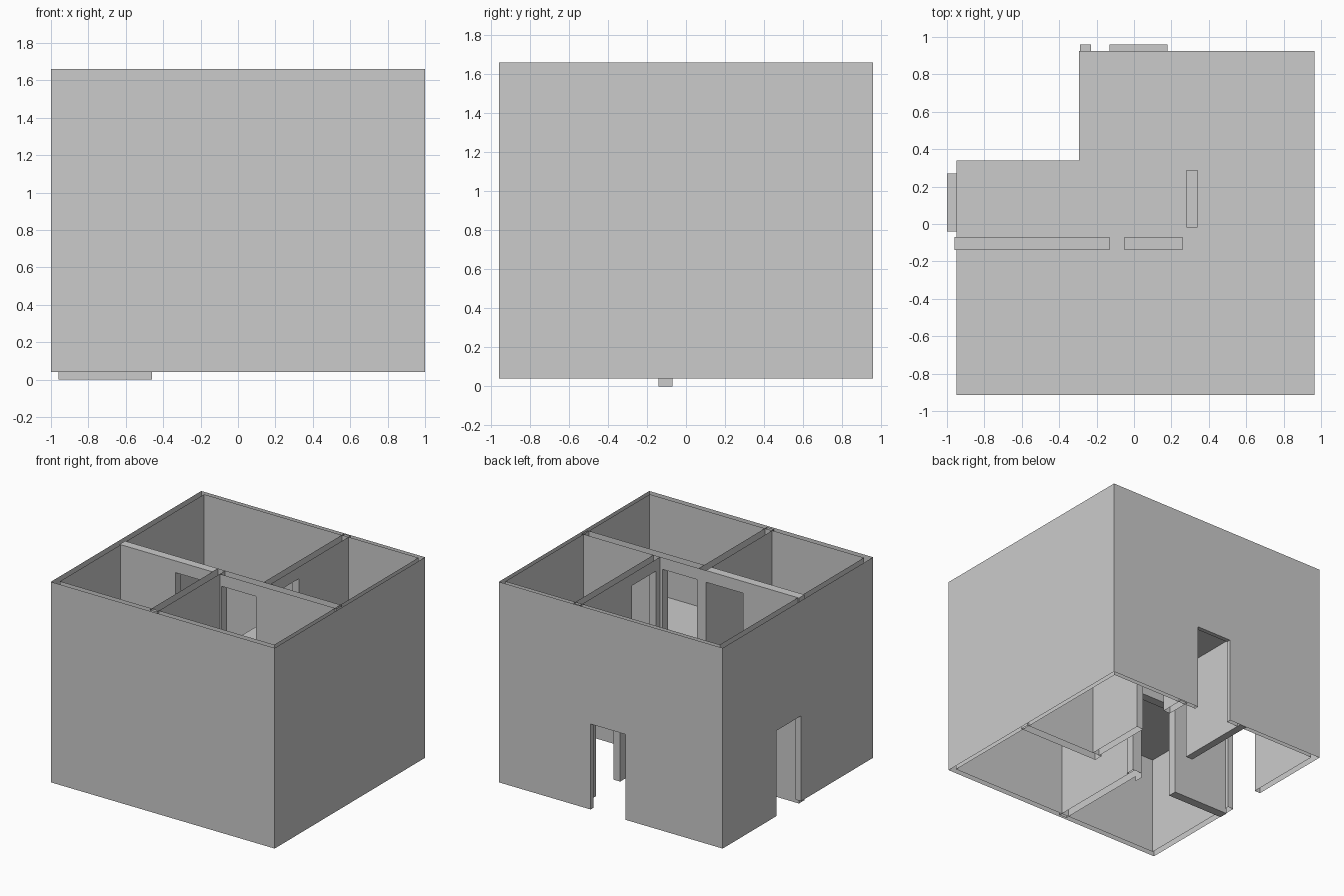
import bpy, bmesh

if "Cube" in bpy.data.objects:
    bpy.data.objects.remove(bpy.data.objects["Cube"])

BASE, SLAB0, SLAB1, TOP = 0.04, 0.83, 0.87, 1.66
LOW = (BASE, 0.73)      # ground storey door, bottom and head height
UP = (SLAB1, 1.565)     # upper storey door


def finish(bm, name):
    bmesh.ops.remove_doubles(bm, verts=bm.verts, dist=1e-5)
    bmesh.ops.recalc_face_normals(bm, faces=bm.faces)
    mesh = bpy.data.meshes.new(name)
    bm.to_mesh(mesh)
    bm.free()
    ob = bpy.data.objects.new(name, mesh)
    bpy.context.collection.objects.link(ob)
    return ob


def quad(bm, pts):
    bm.faces.new([bm.verts.new(p) for p in pts])


def pt(axis, s, c, z):
    # s runs along the wall, c is the offset across it
    return (s, c, z) if axis == 'x' else (c, s, z)


def panel(bm, axis, c, s0, s1, z0, z1, doors=()):
    # vertical sheet split on a grid, leaving door cells open
    ss = sorted({s0, s1, *[v for d in doors for v in d[:2]]})
    zs = sorted({z0, z1, *[v for d in doors for v in d[2:]]})
    for a, b in zip(ss, ss[1:]):
        for lo, hi in zip(zs, zs[1:]):
            m, n = (a + b) / 2, (lo + hi) / 2
            if any(d[0] < m < d[1] and d[2] < n < d[3] for d in doors):
                continue
            quad(bm, [pt(axis, a, c, lo), pt(axis, b, c, lo),
                      pt(axis, b, c, hi), pt(axis, a, c, hi)])


def reveals(bm, axis, c0, c1, doors):
    # jambs and lintel of every door
    for a, b, lo, hi in doors:
        for s in (a, b):
            quad(bm, [pt(axis, s, c0, lo), pt(axis, s, c1, lo),
                      pt(axis, s, c1, hi), pt(axis, s, c0, hi)])
        quad(bm, [pt(axis, a, c0, hi), pt(axis, b, c0, hi),
                  pt(axis, b, c1, hi), pt(axis, a, c1, hi)])


def inner_wall(name, axis, s0, s1, c0, c1, z0=BASE, z1=TOP, doors=(), caps=False):
    bm = bmesh.new()
    for c in (c0, c1):
        panel(bm, axis, c, s0, s1, z0, z1, doors)
    for s in (s0, s1):
        panel(bm, 'y' if axis == 'x' else 'x', s, c0, c1, z0, z1)
    reveals(bm, axis, c0, c1, doors)
    if caps:
        gaps = [d for d in doors if d[2] <= z0]
        end = min([d[0] for d in gaps] + [s1])
        for z, e in ((z0, end), (z1, s1)):
            quad(bm, [pt(axis, s0, c0, z), pt(axis, e, c0, z),
                      pt(axis, e, c1, z), pt(axis, s0, c1, z)])
    return finish(bm, name)


# Outer walls: open-edged inner and outer skins with two ground doors
X0, X1, Y0, Y1 = -0.95, 0.965, -0.915, 0.925
sides = [('front_wall', 'x', -0.96, Y0, -1, 1, X0, X1, []),
         ('back_wall', 'x', 0.96, Y1, -1, 1, X0, X1, [(-0.13, 0.18, *LOW)]),
         ('left_wall', 'y', -1, X0, -0.96, 0.96, Y0, Y1, [(-0.04, 0.27, *LOW)]),
         ('right_wall', 'y', 1, X1, -0.96, 0.96, Y0, Y1, [])]
for name, axis, co, ci, a, b, ia, ib, doors in sides:
    bm = bmesh.new()
    panel(bm, axis, co, a, b, BASE, TOP, doors)
    panel(bm, axis, ci, ia, ib, BASE, TOP, doors)
    reveals(bm, axis, co, ci, doors)
    finish(bm, name)

# Interior partitions through both storeys
inner_wall('cross_wall_left', 'x', -0.96, -0.13, -0.14, -0.07, 0, TOP,
           [(-0.46, -0.13, 0, LOW[1]), (-0.46, -0.13, *UP)], caps=True)
inner_wall('cross_wall_right', 'x', -0.065, 0.98, -0.14, -0.07,
           doors=[(-0.05, 0.26, *LOW), (-0.05, 0.26, *UP)])
inner_wall('front_partition', 'y', -0.94, -0.07, -0.13, -0.065)
inner_wall('back_partition', 'y', -0.07, 0.95, 0.28, 0.34,
           doors=[(0.44, 0.75, *LOW), (-0.02, 0.29, *UP)])

# Ground storey stair wall
inner_wall('stair_wall', 'y', 0.33, 0.96, -0.29, -0.23, BASE, SLAB0, caps=True)

# Upper floor slab with a stairwell notch
bm = bmesh.new()
outline = [(X0, Y0), (X1, Y0), (X1, Y1), (-0.295, Y1), (-0.295, 0.34), (X0, 0.34)]
f = bm.faces.new([bm.verts.new((x, y, SLAB0)) for x, y in outline])
ext = bmesh.ops.extrude_face_region(bm, geom=[f], use_keep_orig=True)
bmesh.ops.translate(bm, vec=(0, 0, SLAB1 - SLAB0),
                    verts=[v for v in ext['geom'] if isinstance(v, bmesh.types.BMVert)])
finish(bm, 'upper_floor')
